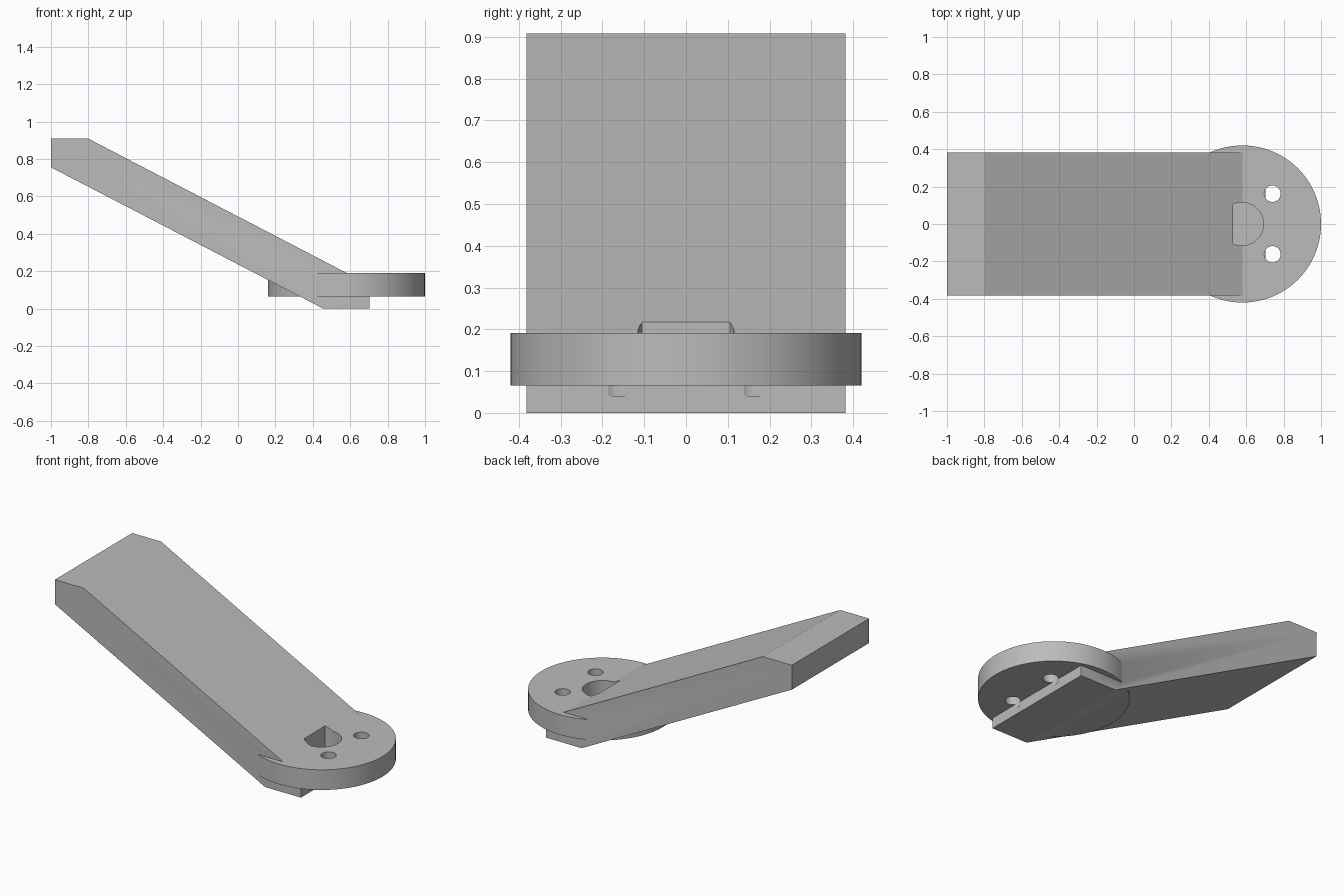
import bpy
import bmesh
import math

cube = bpy.data.objects.get("Cube")
if cube:
    bpy.data.objects.remove(cube, do_unlink=True)

# Single grey finish
grey = bpy.data.materials.new("light grey")
grey.use_nodes = True
colour = (0.5, 0.5, 0.5, 1)
grey.diffuse_color = colour
grey.node_tree.nodes["Principled BSDF"].inputs["Base Color"].default_value = colour


def prism(name, outline, direction):
    """Extrude a closed outline of 3D points along a direction."""
    bm = bmesh.new()
    face = bm.faces.new([bm.verts.new(p) for p in outline])
    new = bmesh.ops.extrude_face_region(bm, geom=[face])["geom"]
    bmesh.ops.translate(bm, vec=direction,
                        verts=[v for v in new if isinstance(v, bmesh.types.BMVert)])
    bmesh.ops.recalc_face_normals(bm, faces=bm.faces)
    mesh = bpy.data.meshes.new(name)
    bm.to_mesh(mesh)
    bm.free()
    mesh.materials.append(grey)
    obj = bpy.data.objects.new(name, mesh)
    bpy.context.collection.objects.link(obj)
    return obj


def disc(name, x, y, radius, bottom, top, sides, flat_x=-9):
    """Upright cylinder, optionally cut to a D shape at flat_x."""
    ring = [(x + radius * math.cos(a), y + radius * math.sin(a), bottom)
            for a in (math.tau * i / sides for i in range(sides))]
    if flat_x > x - radius:
        half = math.sqrt(radius ** 2 - (x - flat_x) ** 2)
        start = math.atan2(half, flat_x - x)
        ring = [(x + radius * math.cos(a), y + radius * math.sin(a), bottom)
                for a in (-start + 2 * start * i / sides for i in range(sides + 1))]
    return prism(name, ring, (0, 0, top - bottom))


def combine(target, other, operation):
    mod = target.modifiers.new(other.name, "BOOLEAN")
    mod.operation = operation
    mod.solver = "EXACT"
    mod.object = other
    bpy.context.view_layer.objects.active = target
    bpy.ops.object.modifier_apply(modifier=mod.name)
    bpy.data.objects.remove(other, do_unlink=True)


# Sloping arm with level tip and foot
profile = [(-1, 0.755), (0.455, 0), (0.703, 0), (0.703, 0.127),
           (-0.8, 0.908), (-1, 0.908)]
arm = prism("arm_with_mount", [(x, -0.382, z) for x, z in profile], (0, 0.764, 0))

# Round mounting disc merged into the lower end
combine(arm, disc("mount_disc", 0.58, 0, 0.42, 0.065, 0.191, 96), "UNION")

# D-shaped shaft pocket and the two screw holes
combine(arm, disc("shaft_pocket", 0.577, 0, 0.115, 0.04, 0.5, 40, 0.53), "DIFFERENCE")
for side in (-1, 1):
    combine(arm, disc("screw_hole", 0.74, side * 0.162, 0.044, 0.04, 0.5, 24), "DIFFERENCE")

# Smooth round walls, keep edges sharp
bpy.ops.object.select_all(action="DESELECT")
arm.select_set(True)
bpy.context.view_layer.objects.active = arm
bpy.ops.object.shade_smooth_by_angle(angle=math.radians(25))
